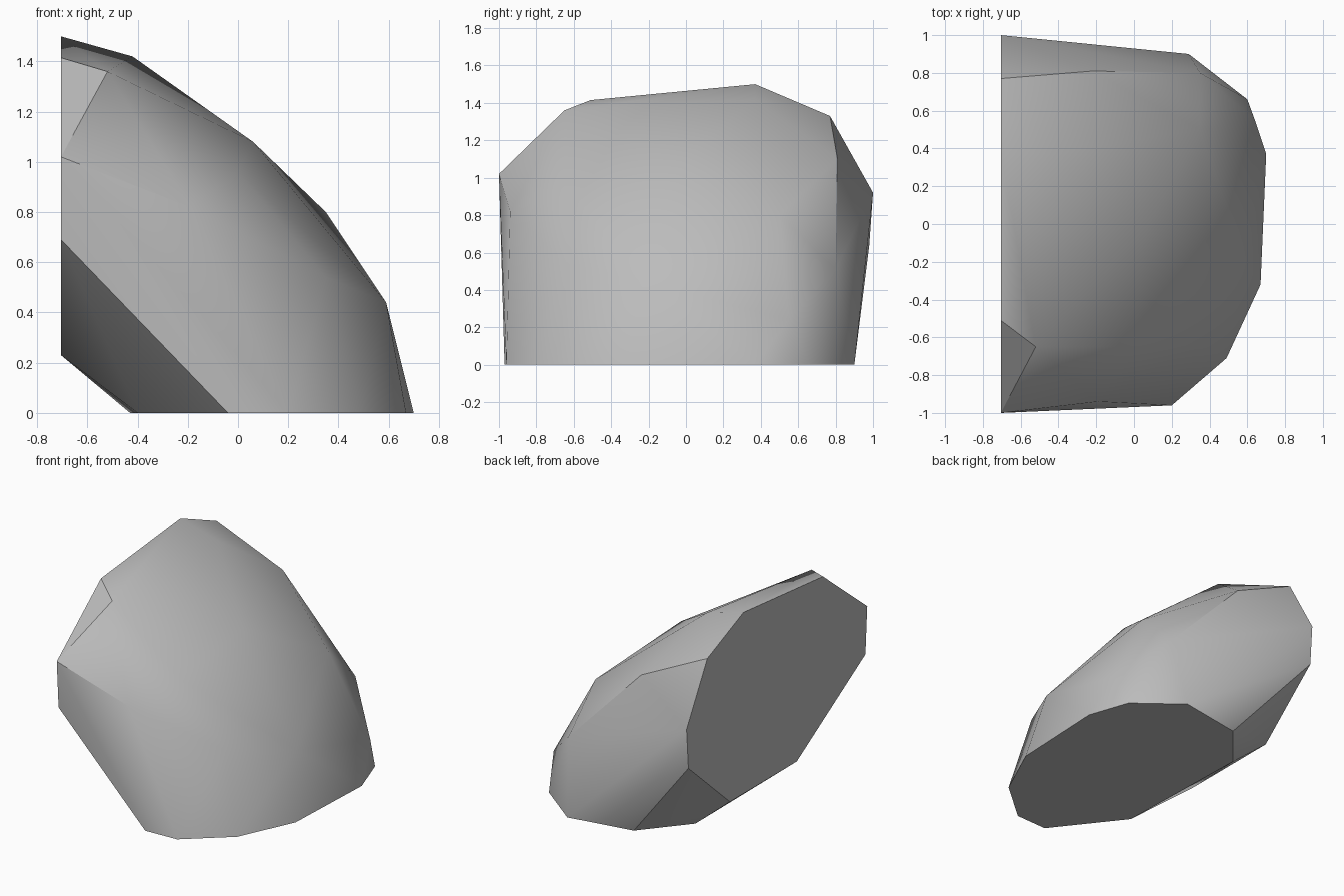
import bpy
import bmesh
import math
from mathutils import Vector

# Remove the default object only
default_cube = bpy.data.objects.get("Cube")
if default_cube:
    bpy.data.objects.remove(default_cube, do_unlink=True)


def make_material(name, colour):
    material = bpy.data.materials.new(name)
    material.use_nodes = True
    material.diffuse_color = colour
    shader = material.node_tree.nodes["Principled BSDF"]
    shader.inputs["Base Color"].default_value = colour
    shader.inputs["Roughness"].default_value = 1
    return material


def hull_object(name, points, material, smooth_angle):
    """Wrap a tight skin round the points and merge its flat regions."""
    builder = bmesh.new()
    for point in points:
        builder.verts.new(point)
    result = bmesh.ops.convex_hull(builder, input=builder.verts[:])
    loose = set(result["geom_interior"]) | set(result["geom_unused"])
    loose = [item for item in loose if isinstance(item, bmesh.types.BMVert)]
    bmesh.ops.delete(builder, geom=loose, context="VERTS")
    bmesh.ops.dissolve_limit(builder, angle_limit=math.radians(1),
                             verts=builder.verts[:], edges=builder.edges[:])
    bmesh.ops.recalc_face_normals(builder, faces=builder.faces[:])
    mesh = bpy.data.meshes.new(name)
    builder.to_mesh(mesh)
    builder.free()
    mesh.materials.append(material)
    rock = bpy.data.objects.new(name, mesh)
    bpy.context.collection.objects.link(rock)
    bpy.ops.object.select_all(action="DESELECT")
    rock.select_set(True)
    bpy.context.view_layer.objects.active = rock
    bpy.ops.object.shade_smooth_by_angle(angle=math.radians(smooth_angle))
    return rock


# Flat underside outline (x, y), resting on the ground
underside = [(.29, .9), (.6, .66), (.7, .37), (.67, -.32), (.49, -.71),
             (.2, -.96), (-.04, -.97), (-.4, -.51), (-.43, .51), (-.17, .82)]

# Flat cut side outline (y, z), a vertical plane
cut_plane = -.705
cut_side = [(-1, 1.02), (-.51, 1.415), (.37, 1.5), (.77, 1.33), (1, .92),
            (.98, .64), (.52, .23), (-.22, .23), (-.98, .69)]

# Rounded outer corners, from the crown down to the foot
corners = [(-.52, -.65, 1.36), (-.42, .37, 1.42), (-.22, .81, 1.1),
           (.06, -.03, 1.08), (0, -.65, .96), (-.19, -.94, .82),
           (.35, .5, .8), (.35, -.64, .54), (.35, .8, .51),
           (.59, -.2, .44), (.64, .55, .24)]

points = [Vector((x, y, 0)) for x, y in underside]
points += [Vector((cut_plane, y, z)) for y, z in cut_side]
points += [Vector(corner) for corner in corners]

stone = make_material("grey stone", (.5, .5, .5, 1))
hull_object("boulder", points, stone, smooth_angle=30)
